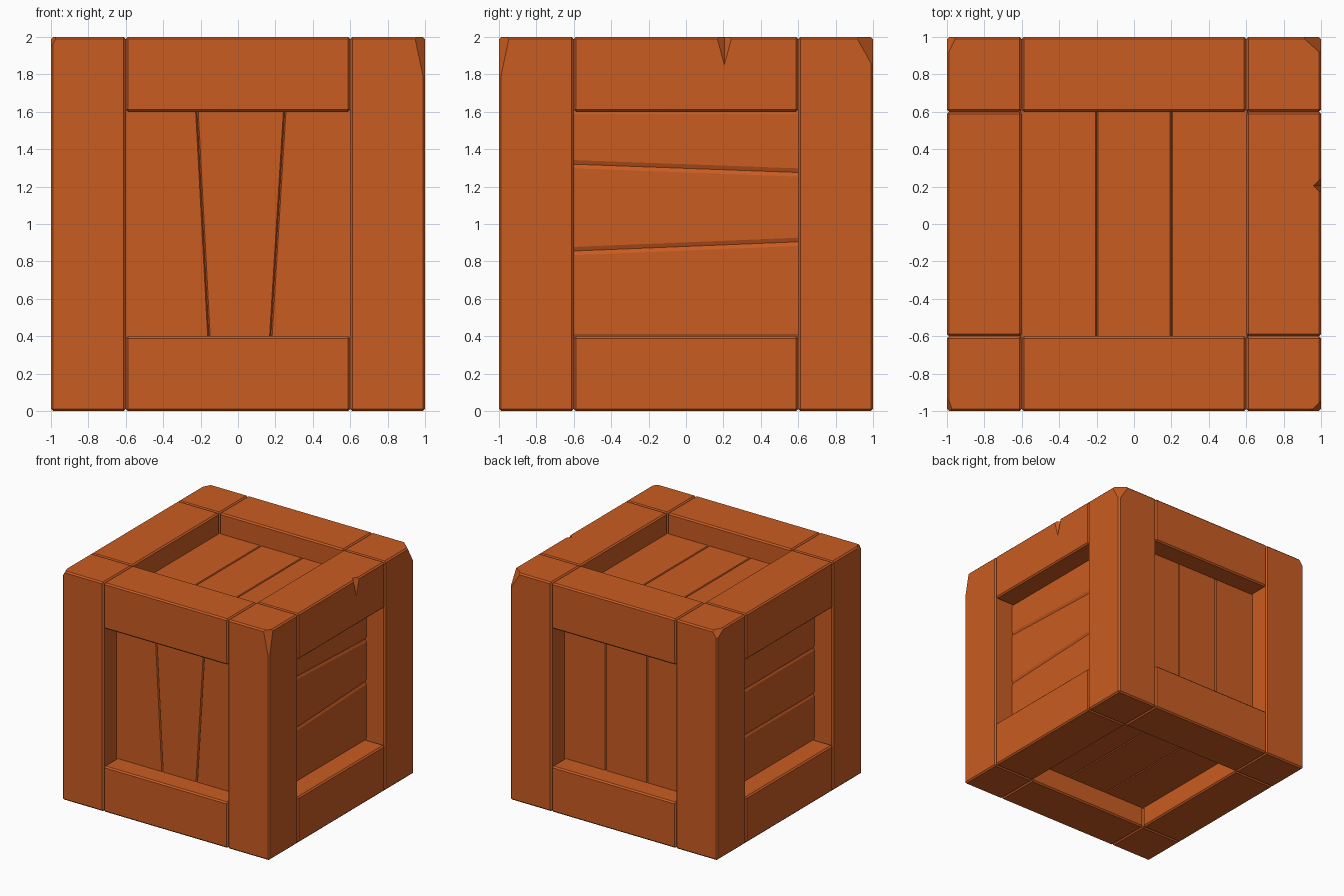
import bpy, bmesh
from mathutils import Vector

if "Cube" in bpy.data.objects:
    bpy.data.objects.remove(bpy.data.objects["Cube"])

wood = bpy.data.materials.new("orange_wood")
wood.diffuse_color = (0.59, 0.107, 0.016, 1)
wood.use_nodes = True
wood.node_tree.nodes["Principled BSDF"].inputs["Base Color"].default_value = wood.diffuse_color

CENTER = Vector((0, 0, 1))
X, Y, Z = Vector((1, 0, 0)), Vector((0, 1, 0)), Vector((0, 0, 1))


def finish(bm, name):
    bmesh.ops.recalc_face_normals(bm, faces=bm.faces[:])
    me = bpy.data.meshes.new(name)
    bm.to_mesh(me)
    bm.free()
    me.materials.append(wood)
    ob = bpy.data.objects.new(name, me)
    bpy.context.collection.objects.link(ob)
    return ob


def beam(name, loc, size, chip=None, bevel=0.012):
    """Bevelled timber, optionally with a corner sliced off by a plane through three points."""
    bm = bmesh.new()
    bmesh.ops.create_cube(bm, size=1)
    bmesh.ops.scale(bm, vec=size, verts=bm.verts[:])
    bmesh.ops.translate(bm, vec=loc, verts=bm.verts[:])
    bmesh.ops.bevel(bm, geom=bm.edges[:], offset=bevel, segments=1, affect='EDGES')
    if chip:
        a, b, c = map(Vector, chip)
        n = (b - a).cross(c - a).normalized()
        if n.dot(a - Vector(loc)) < 0:
            n = -n
        cut = bmesh.ops.bisect_plane(bm, geom=bm.verts[:] + bm.edges[:] + bm.faces[:],
                                     plane_co=a, plane_no=n, clear_outer=True)
        edges = [e for e in cut["geom_cut"] if isinstance(e, bmesh.types.BMEdge)]
        bmesh.ops.contextual_create(bm, geom=edges)
    return finish(bm, name)


def panel(name, n, across, along, splits, width=0.007, depth=0.01):
    """Three recessed boards; each split gives its position at the two ends of the panel."""
    lines = [(-0.61, -0.61), *splits, (0.61, 0.61)]
    for i, (lo, hi) in enumerate(zip(lines, lines[1:])):
        bm = bmesh.new()
        loops = []
        for level, inset in ((0.70, 0), (0.82 - depth, 0), (0.82, width)):
            pts = ((lo[0] + inset, -0.61), (hi[0] - inset, -0.61),
                   (hi[1] - inset, 0.61), (lo[1] + inset, 0.61))
            loops.append([bm.verts.new(CENTER + across * s + along * t + n * level)
                          for s, t in pts])
        for a, b in zip(loops, loops[1:]):
            for k in range(4):
                j = (k + 1) % 4
                bm.faces.new((a[k], a[j], b[j], b[k]))
        bm.faces.new(loops[0])
        bm.faces.new(loops[-1])
        finish(bm, f"{name}_board_{i + 1}")


# Corner posts with chipped tops: (x sign, y sign, x cut, y cut, z cut)
for sx, sy, cx, cy, cz in ((-1, -1, 0.03, 0.09, 0.06), (1, -1, 0.055, 0.055, 0.26),
                           (1, 1, 0.10, 0.09, 0.16), (-1, 1, 0.05, 0.10, 0.07)):
    chip = ((sx * (1 - cx), sy, 2), (sx, sy * (1 - cy), 2), (sx, sy, 2 - cz))
    beam("corner_post", (sx * 0.8, sy * 0.8, 1), (0.4, 0.4, 2), chip)

# Horizontal rails between the posts
rails = {}
for z, level in ((0.2, "bottom"), (1.8, "top")):
    for s in (-1, 1):
        beam(f"{level}_cross_rail", (0, s * 0.8, z), (1.2, 0.4, 0.4))
        rails[level, s] = beam(f"{level}_side_rail", (s * 0.8, 0, z), (0.4, 1.2, 0.4))

# Splintered notch in the right top rail
C, D = Vector((0.96, 0.205, 2)), Vector((1, 0.205, 1.85))
ends = (C + (C - D) * 0.5, D + (D - C) * 0.5)
sides = (Vector((0, 0, 0)), Vector((0.08, -0.08, 0)), Vector((0.08, 0.08, 0)))
bm = bmesh.new()
for e in ends:
    for s in sides:
        bm.verts.new(e + s)
bmesh.ops.convex_hull(bm, input=bm.verts[:])
cutter = finish(bm, "notch_cutter")
cutter.hide_render = True
rail = rails["top", 1]
mod = rail.modifiers.new("notch", 'BOOLEAN')
mod.operation = 'DIFFERENCE'
mod.solver = 'EXACT'
mod.object = cutter
bpy.context.view_layer.objects.active = rail
bpy.ops.object.modifier_apply(modifier="notch")
bpy.data.objects.remove(cutter)

# Recessed board panels
even = ((-0.2, -0.2), (0.2, 0.2))
panel("front", -Y, X, Z, ((-0.155, -0.22), (0.175, 0.25)))
panel("back", Y, X, Z, even)
panel("top", Z, X, Y, even)
panel("bottom", -Z, X, Y, even)
panel("left", -X, Z, Y, even, 0.02, 0.01)
panel("right", X, Z, Y, ((-0.145, -0.095), (0.32, 0.275)), 0.022, 0.01)
